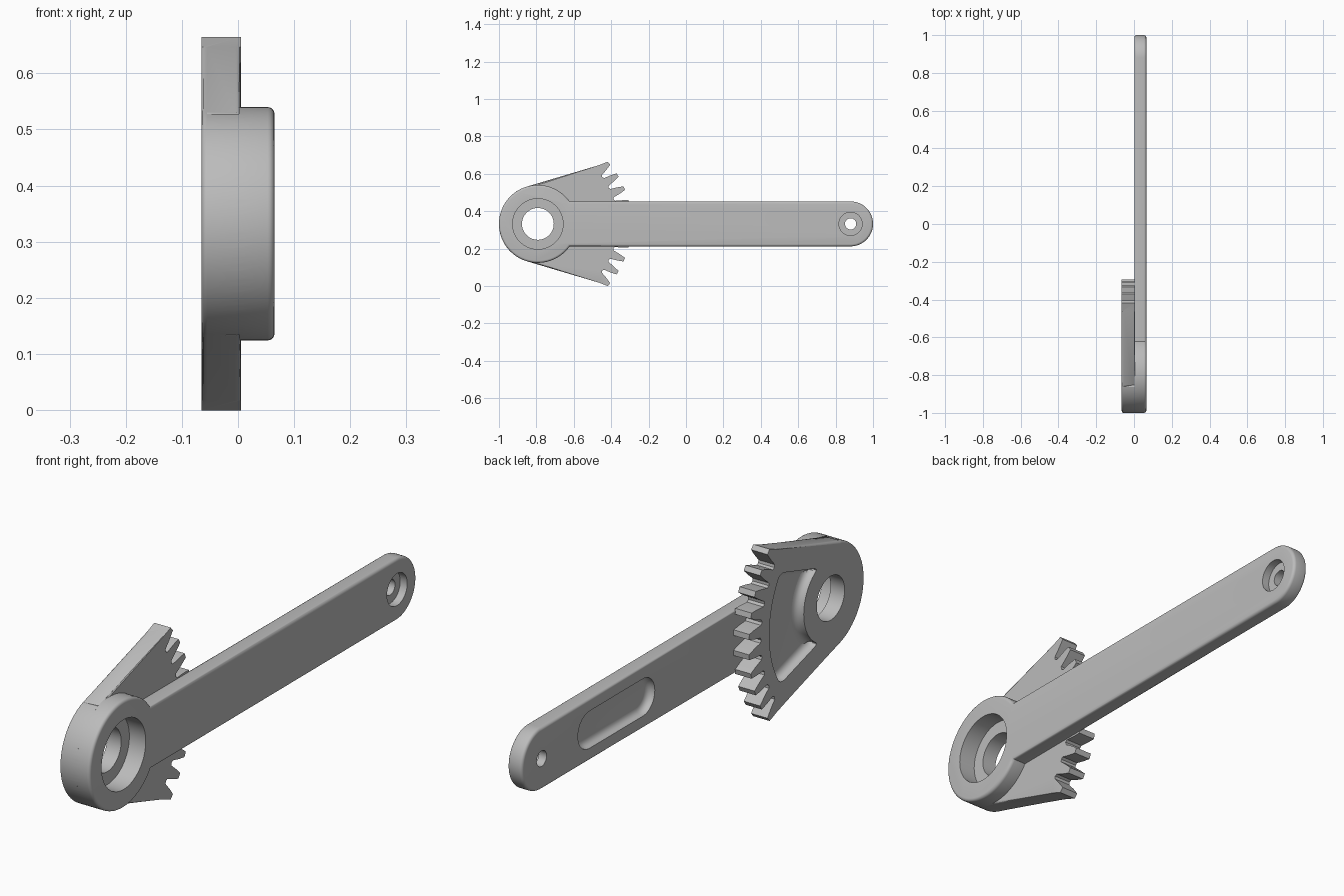
import bpy, bmesh, math

cube = bpy.data.objects.get("Cube")
if cube:
    bpy.data.objects.remove(cube)

PY, PZ = -0.792, 0.332           # pivot centre
HUB, HALF, REACH = 0.208, 0.12, 1.672
BACK, STEP, FRONT = -0.065, 0.005, 0.065

steel = bpy.data.materials.new("grey steel")
steel.use_nodes = True
colour = (0.5, 0.5, 0.5, 1)
steel.diffuse_color = colour
steel.node_tree.nodes["Principled BSDF"].inputs["Base Color"].default_value = colour


def polar(r, deg, y=0.0):
    a = math.radians(deg)
    return (y + r * math.cos(a), r * math.sin(a))


def arc(r, a0, a1, n, y=0.0):
    return [polar(r, a0 + (a1 - a0) * i / n, y) for i in range(n + 1)]


def prism(name, outline, x0, x1, rims=None, width=0.012, corner=0.0):
    """Extrude a pivot-relative (y, z) outline along x; round chosen rim edges."""
    bm = bmesh.new()
    face = bm.faces.new([bm.verts.new((x0, PY + y, PZ + z)) for y, z in outline])
    top = bmesh.ops.extrude_face_region(bm, geom=[face])["geom"]
    for v in top:
        if isinstance(v, bmesh.types.BMVert):
            v.co.x = x1
    bmesh.ops.recalc_face_normals(bm, faces=bm.faces)

    def round_edges(edges, size, segments):
        bmesh.ops.bevel(bm, geom=edges, offset=size, offset_type='OFFSET',
                        segments=segments, profile=0.5, affect='EDGES',
                        clamp_overlap=False)

    if corner:
        round_edges([e for e in bm.edges
                     if abs(e.verts[0].co.x - e.verts[1].co.x) > 1e-4
                     and e.calc_face_angle() > 0.5], corner, 6)
    if rims:
        picked = []
        for e in bm.edges:
            a, b = e.verts[0].co, e.verts[1].co
            if abs(a.x - b.x) < 1e-5:
                mid = (a + b) / 2
                if rims(abs(mid.x - x1) < 1e-4, mid.y - PY, mid.z - PZ):
                    picked.append(e)
        round_edges(picked, width, 4)
    mesh = bpy.data.meshes.new(name)
    bm.to_mesh(mesh)
    bm.free()
    mesh.materials.append(steel)
    obj = bpy.data.objects.new(name, mesh)
    bpy.context.collection.objects.link(obj)
    return obj


def combine(target, tool, operation):
    tool.hide_render = True
    mod = target.modifiers.new(tool.name, 'BOOLEAN')
    mod.operation, mod.solver, mod.object = operation, 'EXACT', tool
    bpy.context.view_layer.objects.active = target
    bpy.ops.object.modifier_apply(modifier=mod.name)
    bpy.data.objects.remove(tool)


# Gear sector: ten teeth, straight flanks running tangent to the hub
TEETH, PITCH = 10, 9
tooth = ((0.43, -3.2), (0.468, -2.2), (0.5, -1.2),
         (0.5, 1.2), (0.468, 2.2), (0.43, 3.2))
sector = [polar(0.456, -43.7)]
for i in range(TEETH):
    a = (i - (TEETH - 1) / 2) * PITCH
    first = 2 if i == 0 else 0
    last = 4 if i == TEETH - 1 else 6
    sector += [polar(r, a + d) for r, d in tooth[first:last]]
    if i < TEETH - 1:
        sector.append(polar(0.425, a + PITCH / 2))
sector.append(polar(0.456, 43.7))
sector += arc(HUB, 106.7, 253.3, 48)


def sector_rims(front, y, z):
    if math.hypot(y, z) > 0.4:
        return False
    return abs(z) > 0.22 or not front


gear = prism("gear_sector", sector, BACK, STEP, sector_rims, 0.01)

# Lever arm: round hub flowing into a long round-ended bar
theta = math.degrees(math.asin(HALF / HUB))
lever = arc(HUB, theta, 360 - theta, 72) + arc(HALF, -90, 90, 36, REACH)
body = prism("lever_arm", lever, STEP - 0.003, FRONT,
             lambda front, y, z: front or y > 0.5)
combine(body, gear, 'UNION')


# Stepped bores in the hub and the far end
def bore(name, radius, x0, x1, y):
    ring = arc(radius, 0, 360, 64, y)[:-1]
    combine(body, prism(name, ring, x0, x1), 'DIFFERENCE')


bore("hub_hole", 0.085, -0.2, 0.2, 0)
bore("hub_counterbore", 0.135, -0.005, 0.2, 0)
bore("tip_hole", 0.03, -0.2, 0.2, REACH)
bore("tip_counterbore", 0.062, 0.035, 0.2, REACH)


# Pockets with rounded floors on the back
def floor_rim(front, y, z):
    return front


pocket = arc(0.375, -35, 35, 24) + arc(0.165, 62, -62, 24)
combine(body, prism("sector_pocket", pocket, -0.1, -0.03, floor_rim, 0.026, 0.03),
        'DIFFERENCE')
slot = arc(0.072, 90, 270, 20, 1.052) + arc(0.072, -90, 90, 20, 1.378)
combine(body, prism("arm_slot", slot, -0.05, 0.032, floor_rim, 0.024), 'DIFFERENCE')

# Smooth curved walls, crisp edges
body.select_set(True)
bpy.context.view_layer.objects.active = body
bpy.ops.object.shade_smooth_by_angle(angle=math.radians(30))
